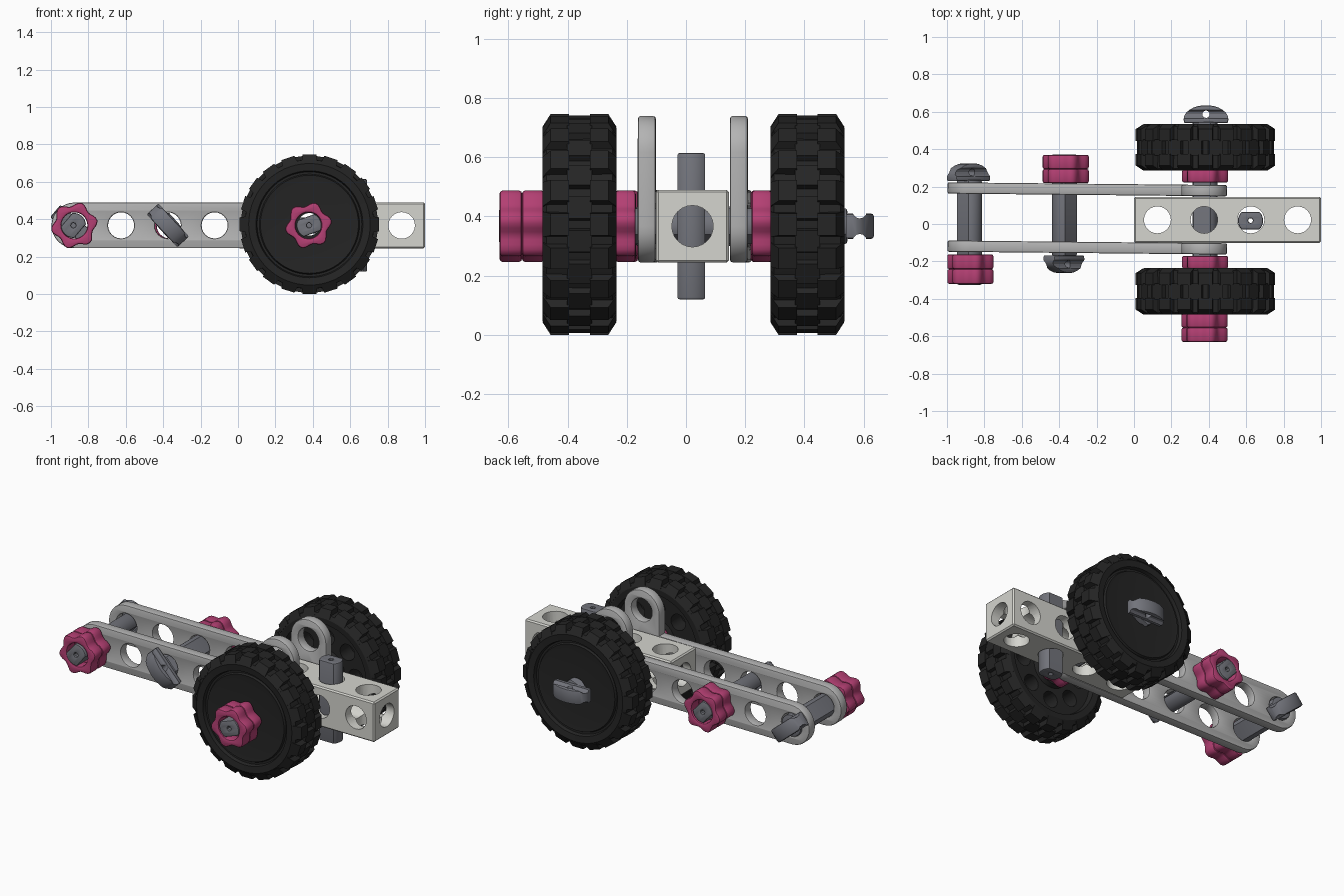
import bpy, bmesh
from math import sin, cos, pi, radians
from mathutils import Matrix, Vector

if "Cube" in bpy.data.objects:
    bpy.data.objects.remove(bpy.data.objects["Cube"])

AX, AZ = 0.375, 0.367          # main axle position
PITCH, HOLE = 0.25, 0.07       # hole spacing and radius
UP = Matrix.Rotation(pi / 2, 4, 'X')   # outline in xz, thickness along y


def material(name, rgb):
    m = bpy.data.materials.new(name)
    m.diffuse_color = (*rgb, 1)
    m.use_nodes = True
    m.node_tree.nodes["Principled BSDF"].inputs["Base Color"].default_value = m.diffuse_color
    return m


PINK = material("pink", (0.45, 0.05, 0.17))
BLACK = material("black", (0.018, 0.018, 0.018))
LIGHT = material("light_grey", (0.45, 0.45, 0.45))
PALE = material("pale_grey", (0.66, 0.66, 0.62))
STEEL = material("steel_grey", (0.17, 0.175, 0.20))


def arc(cx, cy, r, a0, a1, n):
    return [(cx + r * cos(radians(a0 + (a1 - a0) * i / n)),
             cy + r * sin(radians(a0 + (a1 - a0) * i / n))) for i in range(n + 1)]


def ring(cx, cy, r, n=24):
    return arc(cx, cy, r, 0, 360, n)[:-1]


def finish(ob, mat, angle=35):
    ob.data.materials.clear()
    ob.data.materials.append(mat)
    bpy.ops.object.select_all(action='DESELECT')
    ob.select_set(True)
    bpy.context.view_layer.objects.active = ob
    bpy.ops.object.shade_smooth_by_angle(angle=radians(angle))
    return ob


def mesh_object(name, bm):
    bmesh.ops.recalc_face_normals(bm, faces=bm.faces[:])
    me = bpy.data.meshes.new(name)
    bm.to_mesh(me)
    bm.free()
    ob = bpy.data.objects.new(name, me)
    bpy.context.collection.objects.link(ob)
    return ob


def solid(name, loops, thick, matrix, mat, bevel=0.008):
    """Extrude a flat outline (first loop) with holes (other loops)."""
    cu = bpy.data.curves.new(name, 'CURVE')
    cu.dimensions, cu.fill_mode = '2D', 'BOTH'
    for pts in loops:
        sp = cu.splines.new('POLY')
        sp.points.add(len(pts) - 1)
        for p, (x, y) in zip(sp.points, pts):
            p.co = (x, y, 0, 1)
        sp.use_cyclic_u = True
    cu.extrude = thick / 2 - bevel
    cu.bevel_depth, cu.bevel_resolution, cu.offset = bevel, 1, -bevel
    tmp = bpy.data.objects.new(name + "_curve", cu)
    bpy.context.collection.objects.link(tmp)
    bpy.context.view_layer.update()
    me = tmp.evaluated_get(bpy.context.evaluated_depsgraph_get()).to_mesh()
    bm = bmesh.new()
    bm.from_mesh(me)
    bpy.data.objects.remove(tmp)
    bmesh.ops.remove_doubles(bm, verts=bm.verts[:], dist=1e-4)
    ob = mesh_object(name, bm)
    ob.matrix_world = matrix
    return finish(ob, mat)


def cylinders(name, mats, r, depth, n=24):
    bm = bmesh.new()
    for m in mats:
        bmesh.ops.create_cone(bm, cap_ends=True, segments=n, radius1=r, radius2=r, depth=depth, matrix=m)
    return mesh_object(name, bm)


def cut(ob, cutter):
    md = ob.modifiers.new("cut", 'BOOLEAN')
    md.operation, md.solver, md.object = 'DIFFERENCE', 'EXACT', cutter
    bpy.context.view_layer.update()
    bpy.context.view_layer.objects.active = ob
    bpy.ops.object.modifier_apply(modifier=md.name)
    bpy.data.objects.remove(cutter)


T = Matrix.Translation

# Square beam drilled along all three axes
bm = bmesh.new()
bmesh.ops.create_cube(bm, size=1, matrix=T((0.5, 0.022, AZ)) @ Matrix.Diagonal((1, 0.246, 0.246, 1)))
bmesh.ops.bevel(bm, geom=bm.edges[:], offset=0.008, segments=1, affect='EDGES')
beam = mesh_object("square_beam", bm)
spots = [0.125 + PITCH * i for i in range(4)]
cut(beam, cylinders("bore_x", [T((0.5, 0.022, AZ)) @ Matrix.Rotation(pi / 2, 4, 'Y')], HOLE, 1.4))
cut(beam, cylinders("bore_y", [T((x, 0.022, AZ)) @ UP for x in spots], HOLE + 0.001, 0.6))
cut(beam, cylinders("bore_z", [T((x, 0.022, AZ)) for x in spots], HOLE + 0.002, 0.6))
finish(beam, PALE)

# Two angled side plates: long arm with one upward tab
R = 0.122
outline = (arc(-5 * PITCH, 0, R, 90, 270, 16) + arc(0, 0, R, 270, 360, 8)
           + arc(0, PITCH, R, 0, 180, 16) + [(-R, R)])
holes = [ring(-PITCH * i, 0, HOLE) for i in range(6)] + [ring(0, PITCH, HOLE)]
for name, y in (("front_plate", -0.132), ("back_plate", 0.179)):
    m = T((AX, y, AZ)) @ Matrix.Rotation(-0.01, 4, 'Z') @ UP
    solid(name, [outline] + holes, 0.06, m, LIGHT)

# Pin section: a round bar with two flats
PIN = [(x, max(-0.047, min(0.047, y))) for x, y in ring(0, 0, 0.067, 32)]


def pin_shaft(name, x, y0, y1, tilt):
    m = T((x, (y0 + y1) / 2, AZ)) @ UP @ Matrix.Rotation(radians(tilt), 4, 'Z')
    solid(name, [PIN, ring(0, 0, 0.013, 8)], y1 - y0, m, STEEL)


def pin_head(name, x, y, side, tilt):
    """Domed flat grip with a cross hole and a groove along each face."""
    dome = [(px, max(0.0, py)) for px, py in
            [(0.12 * cos(radians(a)), 0.025 + 0.075 * sin(radians(a))) for a in range(-15, 196, 14)]]
    a = radians(tilt)
    ux, uy = Vector((cos(a), 0, sin(a))), Vector((0, side, 0))
    m = Matrix((ux, uy, ux.cross(uy))).transposed().to_4x4()
    m.translation = (x, y, AZ)
    head = solid(name, [dome, ring(0, 0.052, 0.02, 12)], 0.085, m, STEEL)
    along = Matrix.Rotation(pi / 2, 4, 'Y')
    cutter = cylinders("groove", [m @ T((0, 0.052, s * 0.05)) @ along for s in (-1, 1)], 0.024, 0.5, 12)
    cut(head, cutter)
    finish(head, STEEL)


def knob(name, x, y0, y1, layers):
    """Six-lobed nut, one or two layers thick."""
    def lobes(k):
        return [(k * (0.114 + 0.012 * cos(6 * t)) * cos(t), k * (0.114 + 0.012 * cos(6 * t)) * sin(t))
                for t in [2 * pi * i / 48 for i in range(48)]]
    h = (y1 - y0) / layers
    for i in range(layers):
        m = T((x, y0 + h * (i + 0.5), AZ)) @ UP @ Matrix.Rotation(radians(12), 4, 'Z')
        solid(f"{name}_{i + 1}", [lobes(1.0), ring(0, 0, HOLE)], h, m, PINK, 0.01)


# Fasteners: two cross pins, the wheel axle and a loose upright pin
pin_shaft("rear_pin_shaft", -0.88, -0.325, 0.235, 50)
pin_head("rear_pin_head", -0.885, 0.225, 1, -40)
knob("rear_pin_nut", -0.875, -0.32, -0.162, 2)
pin_shaft("middle_pin_shaft", -0.372, -0.17, 0.372, -48)
pin_head("middle_pin_head", -0.375, -0.163, -1, -47)
knob("middle_pin_nut", -0.365, 0.218, 0.37, 2)
pin_shaft("axle_shaft", 0.38, -0.632, 0.545, 20)
pin_head("axle_head", 0.385, 0.535, 1, 0)
knob("axle_nut", 0.377, -0.63, -0.478, 2)
knob("front_spacer", 0.38, -0.238, -0.17, 1)
knob("back_spacer", 0.38, 0.222, 0.29, 1)
solid("upright_pin", [PIN, ring(0, 0, 0.013, 8)], 0.495, T((0.623, 0.018, AZ)), STEEL)


# Wheels: turned body, tread blocks, lightening holes on the inner side
def wheel(name, y, turn):
    # (radius, y): outer face is -y
    prof = [(0.06, -0.108), (0.235, -0.108), (0.262, -0.112), (0.268, -0.1), (0.28, -0.1),
            (0.286, -0.12), (0.325, -0.125), (0.345, -0.112), (0.348, 0.112), (0.325, 0.125),
            (0.29, 0.122), (0.28, 0.09), (0.12, 0.09), (0.112, 0.118), (0.06, 0.118)]
    n = 60
    bm = bmesh.new()
    rows = [[bm.verts.new((r * cos(2 * pi * i / n), py, r * sin(2 * pi * i / n))) for r, py in prof]
            for i in range(n)]
    for i in range(n):
        a, b = rows[i], rows[(i + 1) % n]
        for j in range(len(prof)):
            k = (j + 1) % len(prof)
            bm.faces.new((a[j], a[k], b[k], b[j]))
    place = T((0.382, y, 0.373)) @ Matrix.Rotation(turn, 4, 'Z')
    body = mesh_object(name, bm)
    cut(body, cylinders("pocket", [T((0.197 * cos(t), 0.09, 0.197 * sin(t))) @ UP
                                   for t in [pi / 4 * i for i in range(8)]], 0.05, 0.2, 16))
    body.matrix_world = place
    finish(body, BLACK, 30)

    tread = bmesh.new()
    for i in range(20):
        for yc, w, top, shift in ((-0.08, 0.09, 0.373, 0), (0.08, 0.09, 0.373, 0), (0, 0.085, 0.366, 0.5)):
            rot = Matrix.Rotation(2 * pi * (i + shift) / 20, 4, 'Y')
            vs = bmesh.ops.create_cube(tread, size=1)["verts"]
            for v in vs:
                outer = v.co.z > 0
                px = v.co.x * (0.074 if outer else 0.086)
                py = yc + v.co.y * w
                if outer and abs(py) > 0.1:
                    py *= 0.78
                v.co = rot @ Vector((px, py, top if outer else 0.33))
    blocks = mesh_object(name + "_tread", tread)
    blocks.matrix_world = place
    finish(blocks, BLACK, 20)


wheel("front_wheel", -0.36, 0)
wheel("back_wheel", 0.41, pi)
